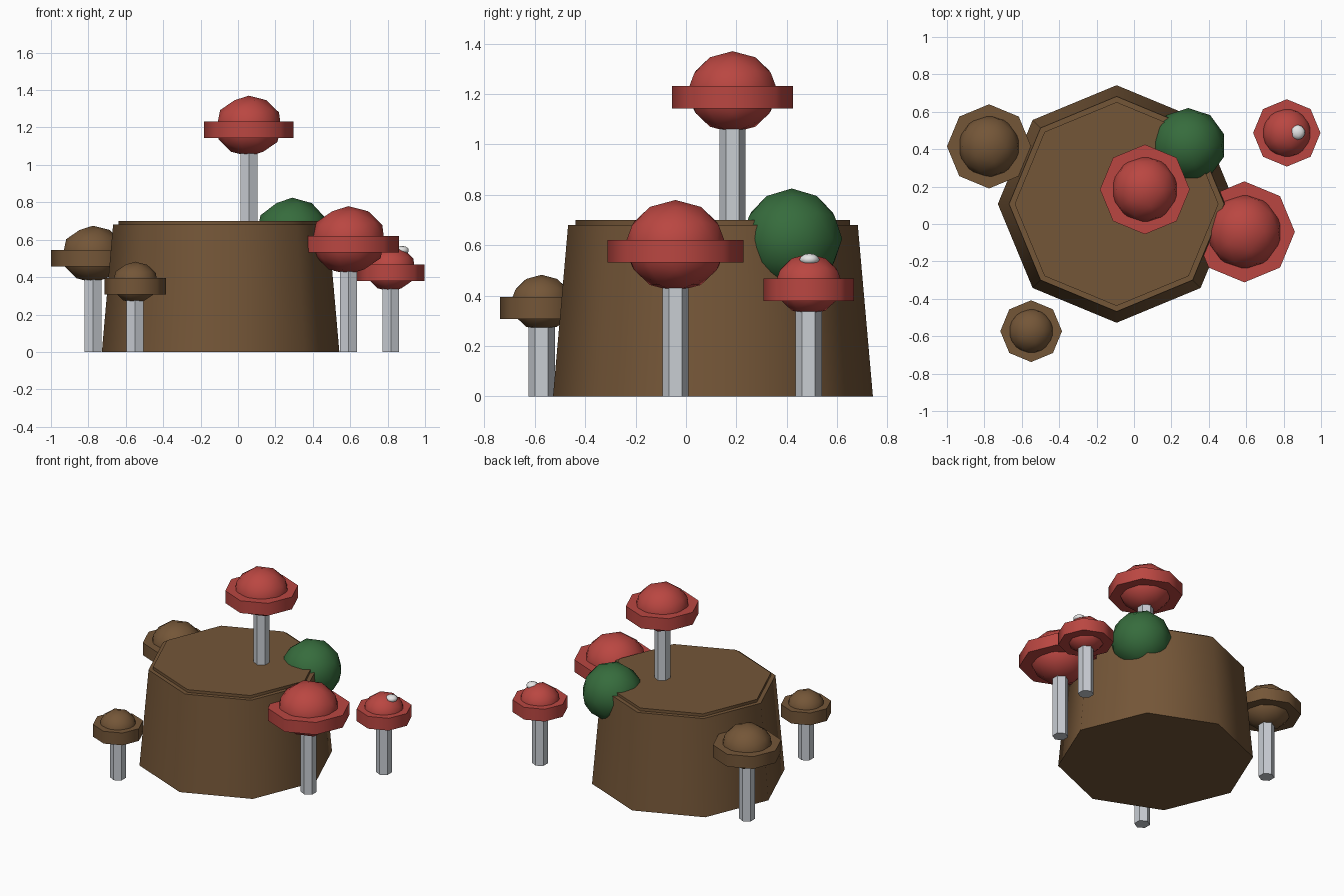
import bpy, math

cube = bpy.data.objects.get("Cube")
if cube:
    bpy.data.objects.remove(cube, do_unlink=True)


def material(name, r, g, b):
    mat = bpy.data.materials.new(name)
    mat.use_nodes = True
    mat.diffuse_color = (r, g, b, 1)
    shader = mat.node_tree.nodes["Principled BSDF"]
    shader.inputs["Base Color"].default_value = (r, g, b, 1)
    shader.inputs["Roughness"].default_value = 0.8
    return mat


bark = material("bark_brown", 0.175, 0.093, 0.039)
red = material("cap_red", 0.49, 0.062, 0.053)
green = material("moss_green", 0.037, 0.15, 0.046)
grey = material("stem_grey", 0.58, 0.61, 0.65)
white = material("spot_white", 0.78, 0.78, 0.78)


def finish(name, mat):
    ob = bpy.context.object
    ob.name = name
    ob.data.materials.append(mat)
    bpy.ops.object.transform_apply(location=False, rotation=True, scale=True)
    bpy.ops.object.shade_smooth_by_angle(angle=math.radians(50))
    return ob


def prism(name, mat, sides, x, y, z0, z1, r0, r1=None):
    """Upright prism or tapered frustum with a corner on the y axis."""
    bpy.ops.mesh.primitive_cone_add(
        vertices=sides, radius1=r0, radius2=r0 if r1 is None else r1,
        depth=z1 - z0, location=(x, y, (z0 + z1) / 2))
    return finish(name, mat)


def ball(name, mat, x, y, z, r, squash=1.0):
    bpy.ops.mesh.primitive_ico_sphere_add(subdivisions=2, radius=r, location=(x, y, z))
    bpy.context.object.scale.z = squash
    return finish(name, mat)


def mushroom(name, mat, x, y, base, brim_z, brim_r):
    """Hexagonal stem, eight-sided brim and a slightly squashed round cap."""
    prism(name + "_stem", grey, 6, x, y, base, brim_z, 0.052)
    prism(name + "_brim", mat, 8, x, y, brim_z - 0.044, brim_z + 0.044, brim_r)
    ball(name + "_cap", mat, x, y, brim_z + 0.021, brim_r * 0.75, 0.9)


# Tree stump with a thin raised top
prism("stump", bark, 8, -0.093, 0.107, 0, 0.68, 0.635, 0.575)
prism("stump_top", bark, 8, -0.093, 0.107, 0.66, 0.70, 0.545)

# Moss clump on the stump edge
ball("moss_clump", green, 0.29, 0.42, 0.625, 0.2)

# Mushrooms
mushroom("top_mushroom", red, 0.058, 0.185, 0.69, 1.187, 0.24)
mushroom("left_mushroom", red, 0.59, -0.042, 0, 0.576, 0.27)
mushroom("back_left_mushroom", red, 0.817, 0.487, 0, 0.423, 0.18)
mushroom("back_right_mushroom", bark, -0.775, 0.415, 0, 0.502, 0.225)
mushroom("front_right_mushroom", bark, -0.55, -0.573, 0, 0.35, 0.165)

# Pale spot on the small red cap
ball("cap_spot", white, 0.875, 0.49, 0.543, 0.04, 0.6)
